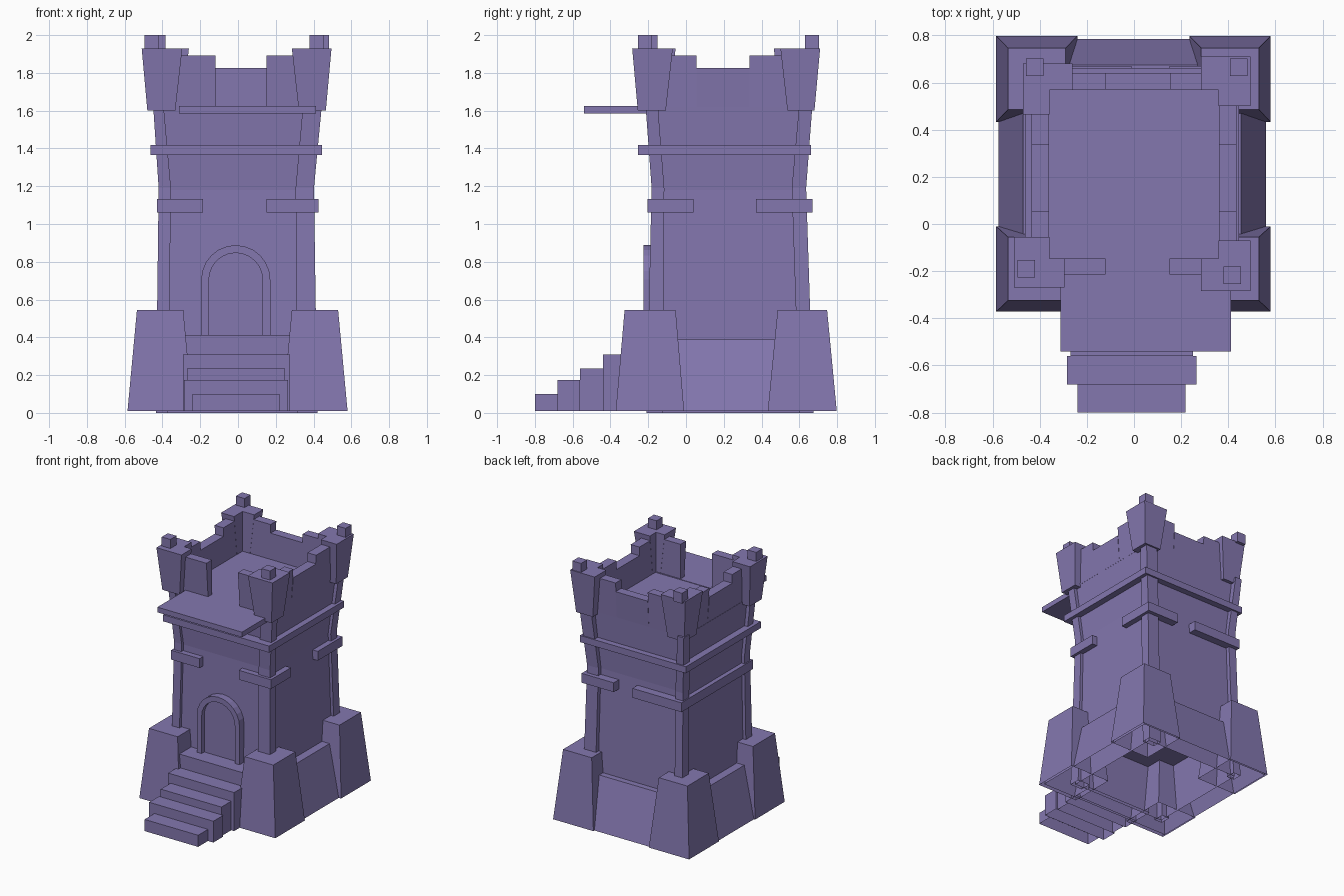
import bpy, math

if "Cube" in bpy.data.objects:
    bpy.data.objects.remove(bpy.data.objects["Cube"])

stone = bpy.data.materials.new("violet_stone")
stone.diffuse_color = (0.23, 0.185, 0.43, 1)
stone.use_nodes = True
stone.node_tree.nodes["Principled BSDF"].inputs["Base Color"].default_value = stone.diffuse_color


def add_mesh(name, verts, faces):
    me = bpy.data.meshes.new(name)
    me.from_pydata(verts, [], faces)
    me.materials.append(stone)
    ob = bpy.data.objects.new(name, me)
    bpy.context.collection.objects.link(ob)
    return ob


def loft(name, rings, open_bottom=False):
    """Flat-faced solid through stacked rings: [(z, [(x, y), ...]), ...]"""
    n = len(rings[0][1])
    verts = [(x, y, z) for z, pts in rings for x, y in pts]
    faces = [[r * n + i, r * n + (i + 1) % n, (r + 1) * n + (i + 1) % n, (r + 1) * n + i]
             for r in range(len(rings) - 1) for i in range(n)]
    faces.append([(len(rings) - 1) * n + i for i in range(n)])
    if not open_bottom:
        faces.append(list(reversed(range(n))))
    p = rings[0][1]
    area = sum(p[i][0] * p[(i + 1) % n][1] - p[(i + 1) % n][0] * p[i][1] for i in range(n))
    if area < 0:
        faces = [list(reversed(f)) for f in faces]
    return add_mesh(name, verts, faces)


def rect(x0, x1, y0, y1):
    x0, x1 = sorted((x0, x1))
    return [(x0, y0), (x1, y0), (x1, y1), (x0, y1)]


def box(name, x0, x1, y0, y1, z0, z1, open_bottom=False):
    return loft(name, [(z0, rect(x0, x1, y0, y1)), (z1, rect(x0, x1, y0, y1))], open_bottom)


# Main shaft, pinched at mid height, topped by the roof floor
loft("shaft", [(0, rect(-.41, .395, -.185, .64)),
               (1.18, rect(-.395, .38, -.16, .605)),
               (1.622, rect(-.42, .415, -.195, .625))], True)

# Corner posts following the shaft
px = {-1: [(-.435, -.37), (-.42, -.355), (-.45, -.395)],
      1: [(.315, .42), (.305, .402), (.345, .445)]}
py = {-1: [(-.21, -.125), (-.182, -.115), (-.215, -.15)],
      1: [(.60, .675), (.56, .636), (.60, .67)]}
for sx in (-1, 1):
    for sy in (-1, 1):
        loft("corner_post", [(z, rect(*px[sx][i], *py[sy][i]))
                             for i, z in enumerate((0, 1.19, 1.64))], True)

# Sloped plinth and heavy corner buttresses
loft("plinth", [(.01, rect(-.575, .56, -.34, .785)),
                (.388, rect(-.47, .455, -.24, .675))], True)
bx = {-1: [(-.585, -.24), (-.535, -.29)], 1: [(.235, .58), (.285, .53)]}
by = {-1: [(-.372, -.01), (-.325, -.055)], 1: [(.433, .798), (.485, .747)]}
for sx in (-1, 1):
    for sy in (-1, 1):
        loft("buttress", [(z, rect(*bx[sx][i], *by[sy][i]))
                          for i, z in enumerate((.01, .545))], True)

# Stairs to the door
steps = [(-.24, .219, .10), (-.285, .265, .175), (-.27, .25, .235), (-.29, .275, .308)]
for i, (x0, x1, h) in enumerate(steps):
    y = -.80 + .12 * i
    box("step", x0, x1, y, y + .12, .01, h, True)
box("landing", -.285, .275, -.32, -.17, .01, .413, True)

# Arched door surround and door leaf
cx, spring, foot = -.012, .705, .41


def arch(r):
    return ([(cx + r, foot)] +
            [(cx + r * math.cos(a), spring + r * math.sin(a))
             for a in [math.pi * i / 12 for i in range(13)]] + [(cx - r, foot)])


outer, inner = arch(.183), arch(.142)
n = len(outer)
verts = [(x, y, z) for y in (-.225, -.165) for ring in (outer, inner) for x, z in ring]
faces = []
for i in range(n - 1):
    j = i + 1
    faces += [[n + i, n + j, j, i],
              [j, 2 * n + j, 2 * n + i, i],
              [3 * n + i, 3 * n + j, n + j, n + i],
              [2 * n + j, 3 * n + j, 3 * n + i, 2 * n + i]]
add_mesh("door_surround", verts, faces)
add_mesh("door", [(x, -.192, z) for x, z in inner], [list(range(n))[::-1]])

# Short straps around the corners
for x0, x1, y0, y1 in [(-.43, -.185, -.205, -.13), (.15, .425, -.205, -.13),
                       (.35, .425, -.205, .04), (.35, .425, .37, .67),
                       (.15, .425, .57, .67), (-.43, -.01, .57, .67),
                       (-.43, -.355, -.2, .67)]:
    box("strap", x0, x1, y0, y1, 1.06, 1.132)

# String course on all four sides
for x0, x1, y0, y1 in [(-.462, .445, -.255, -.15), (-.462, .445, .58, .662),
                       (-.462, -.37, -.25, .66), (.36, .445, -.25, .66)]:
    box("string_course", x0, x1, y0, y1, 1.366, 1.417)

# Balcony slab at roof level
box("balcony", -.312, .412, -.54, -.14, 1.585, 1.625)

# Parapet: low middles, raised shoulders, open front
LO, HI = 1.825, 1.892
for x0, x1, h in [(-.43, -.12, HI), (-.12, .155, LO), (.155, .43, HI)]:
    loft("parapet_back", [(1.62, rect(x0, x1, .57, .625)), (h, rect(x0, x1, .57, .64))], True)
for x0, x1 in [(-.43, -.12), (.15, .43)]:
    loft("parapet_front", [(1.62, rect(x0, x1, -.195, -.147)),
                           (HI, rect(x0, x1, -.215, -.147))], True)
for s in (-1, 1):
    for y0, y1, h in [(-.2, .055, HI), (.055, .335, LO), (.335, .625, HI)]:
        loft("parapet_side", [(1.62, rect(s * .36, s * .418, y0, y1)),
                              (h, rect(s * .36, s * .435, y0, y1))], True)

# L-shaped flared corner turrets: outer corner and arm ends at the top
for ox, oy, ax, ay in [(-.47, .68, -.26, .465), (.495, .71, .285, .50),
                       (-.51, -.27, -.295, -.055), (.495, -.285, .285, -.07)]:
    sx, sy = (1 if ox > 0 else -1), (1 if oy > 0 else -1)
    ix, iy = sx * .359, (.569 if sy > 0 else -.146)

    def ell(o, a):
        X, Y, A, B = ox - sx * o, oy - sy * o, ax + sx * a, ay + sy * a
        return [(X, Y), (A, Y), (A, iy), (ix, iy), (ix, B), (X, B)]
    loft("corner_turret", [(1.60, ell(.03, .037)), (1.93, ell(0, 0))])

# Small pinnacles
for x, y in [(-.42, .667), (.445, .667), (-.457, -.188), (.417, -.217)]:
    box("pinnacle", x - .038, x + .036, y - .038, y + .036, 1.92, 2.0)
